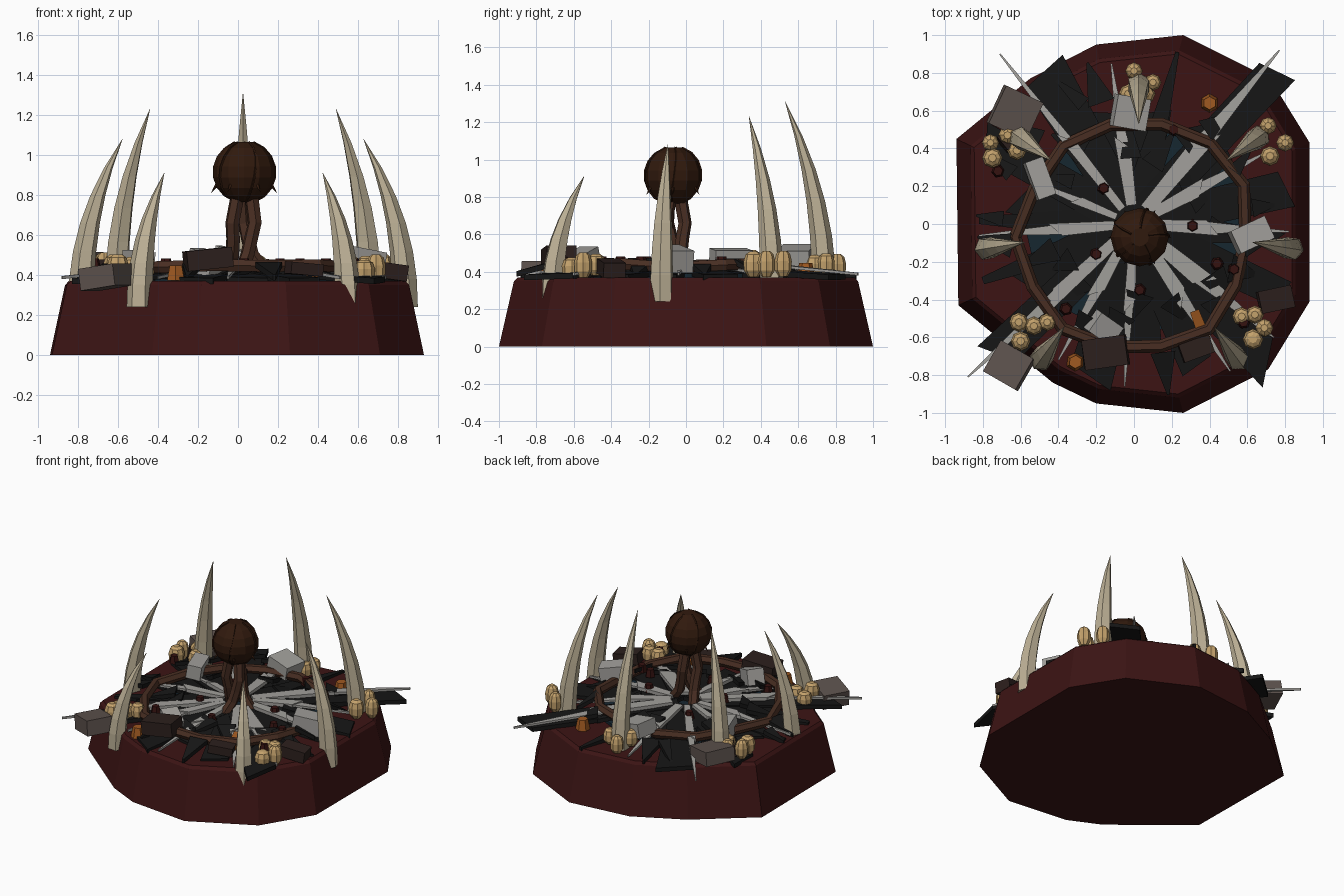
import bpy, bmesh, math, random
from mathutils import Vector, Matrix

if "Cube" in bpy.data.objects:
    bpy.data.objects.remove(bpy.data.objects["Cube"])
random.seed(4)


def mat(name, r, g, b):
    m = bpy.data.materials.new(name)
    m.diffuse_color = (r, g, b, 1)
    m.use_nodes = True
    m.node_tree.nodes["Principled BSDF"].inputs["Base Color"].default_value = m.diffuse_color
    return m


RED = mat("dark_red", .045, .007, .007)
BONE = mat("bone", .5, .43, .3)
BROWN = mat("bark", .03, .01, .004)
ROOT = mat("root", .065, .027, .016)
TAN = mat("tan", .55, .36, .15)
BLACK = mat("char", .008, .008, .008)
GREY = mat("pale_stone", .36, .35, .33)
MID = mat("brown_stone", .11, .085, .075)
DARK = mat("dark_stone", .025, .014, .012)
ORANGE = mat("amber", .35, .1, .015)
GEM = mat("gem", .035, .006, .005)
BLUE = mat("dark_water", .008, .02, .03)


def finish(name, bm, m):
    bmesh.ops.recalc_face_normals(bm, faces=bm.faces)
    me = bpy.data.meshes.new(name)
    bm.to_mesh(me)
    bm.free()
    me.materials.append(m)
    ob = bpy.data.objects.new(name, me)
    bpy.context.collection.objects.link(ob)


def loft(bm, rings, closed=False):
    rows = [[bm.verts.new(p) for p in r] for r in rings]
    n = len(rows[0])
    for a, b in zip(rows, rows[1:] + rows[:1] if closed else rows[1:]):
        for i in range(n):
            bm.faces.new((a[i], a[(i + 1) % n], b[(i + 1) % n], b[i]))
    if not closed:
        bm.faces.new(rows[0][::-1])
        bm.faces.new(rows[-1])


# faceted base mound
outline = [(.26, 1), (.72, .77), (.93, .43), (.93, -.41), (.71, -.77), (.26, -1),
           (-.2, -.95), (-.43, -.84), (-.93, -.43), (-.94, .45), (-.55, .77), (-.2, .95)]
bm = bmesh.new()
loft(bm, [[(x * s, y * s, z) for x, y in outline] for s, z in ((1, 0), (.92, .35), (.9, .37))])
finish("base_mound", bm, RED)

# pool of dark water under the debris
bm = bmesh.new()
loft(bm, [[(.58 * math.cos(i * math.pi / 7), .58 * math.sin(i * math.pi / 7), z)
           for i in range(14)] for z in (.36, .39)])
finish("pool", bm, BLUE)


def shard(bm, x0, y0, x1, y1, w0, w1, z0, z1, skew, th):
    a, b = Vector((x0, y0, z0)), Vector((x1, y1, z1))
    d = b - a
    s = Vector((-d.y, d.x, 0)).normalized()
    pts = [a - s * w0, b - s * w1 - d * max(skew, 0), b + s * w1 + d * min(skew, 0), a + s * w0]
    loft(bm, [[p - Vector((0, 0, th)) for p in pts], pts])


# broad charred slabs spreading from the middle
bm = bmesh.new()
for x, y, w, k in [(.78, .83, .1, -.06), (-.49, .83, .13, -.06), (-.82, .46, .09, -.1), (.23, .91, .01, 0),
                   (.83, .19, .1, -.06), (.76, -.79, .11, -.15), (.8, -.38, .08, .05), (-.76, -.72, .1, -.1),
                   (-.24, -.85, .12, .1), (.34, -.77, .09, -.05), (-.82, .02, .02, 0), (-.8, -.3, .02, 0),
                   (.5, .45, .1, .1), (.1, .62, .1, -.1), (-.66, .16, .1, .2), (-.62, -.36, .13, -.2),
                   (.05, -.68, .1, .1), (.8, -.08, .03, .1), (-.2, .62, .08, .1)]:
    shard(bm, x * .08, y * .08, x, y, .09, w, .44, .385, k, .03)
# loose charred chips, lying at random tilts
for i in range(30):
    a, r, e = i * 2.4, random.uniform(.3, .7), random.uniform(-.5, .5)
    x, y, l = r * math.cos(a), r * math.sin(a), random.uniform(.12, .24)
    shard(bm, x, y, x + l * math.cos(a + e), y + l * math.sin(a + e), random.uniform(.04, .08), .006,
          random.uniform(.43, .475), random.uniform(.385, .41), 0, .03)
finish("charred_slabs", bm, BLACK)

# pale splinters
bm = bmesh.new()
for x, y, w in [(-.71, .9, .03), (.77, .92, .05), (-.12, .85, .04), (-.88, -.81, .04),
                (-.05, -.86, .03), (.51, -.78, .04), (.82, -.04, .04), (-.82, -.06, .035),
                (.7, .38, .04), (.74, -.6, .05), (-.6, .25, .025), (-.4, -.72, .035)]:
    r = math.hypot(x, y)
    shard(bm, .1 * x / r, .1 * y / r, x * .55, y * .55, w * .7, w, .46, .45, random.choice((-.2, .2)), .025)
    shard(bm, x * .46, y * .46, x, y, w * .8, .004, .447, .395, 0, .015)
finish("pale_splinters", bm, GREY)


def claw(name, bx, by, top):
    inward = Vector((.025 - bx, -by, 0)).normalized()
    side = Vector((-inward.y, inward.x, 0))
    rings = []
    for t in (0, .17, .33, .5, .66, .83, 1):
        c = Vector((bx, by, .24 + (top - .24) * t)) + inward * .21 * t ** 2.2
        w = .064 * (1 - t ** 2.1) + .001
        rings.append([c + inward * w * math.cos(k * math.pi / 3) + side * w * math.sin(k * math.pi / 3)
                      for k in range(6)])
    bm = bmesh.new()
    loft(bm, rings)
    finish(name, bm, BONE)


# curved claws around the rim
for s, n in ((-1, "left"), (1, "right")):
    claw("front_claw_" + n, .028 + s * .52, -.715, .91)
    claw("middle_claw_" + n, .025 + s * .81, -.13, 1.08)
    claw("rear_claw_" + n, .025 + s * .635, .46, 1.23)
claw("back_claw", .025, .74, 1.31)

# ribbed gourds in clusters
bm = bmesh.new()
for x, y in [(0, .81), (-.03, .69), (.1, .75), (.06, .69), (.71, .52), (.8, .43), (.72, .36),
             (-.76, .43), (-.67, .47), (-.62, .39), (-.75, .35), (.57, -.49), (.64, -.48),
             (.69, -.55), (.63, -.61), (-.61, -.52), (-.6, -.62), (-.53, -.54), (-.46, -.52)]:
    r, h, z0 = random.uniform(.045, .055), random.uniform(.11, .14), random.uniform(.36, .39)
    loft(bm, [[(x + r * f * g * math.cos(k * math.pi / 8), y + r * f * g * math.sin(k * math.pi / 8), z0 + h * z)
               for k in range(16) for g in ((1, .9)[k % 2],)]
              for f, z in ((.5, 0), (.95, .25), (1, .6), (.8, .88), (.4, 1))])
finish("gourds", bm, TAN)

# stone rubble blocks: x, y, z, sizes, turn, tilt
for i, (x, y, z, sx, sy, sz, turn, tilt, m) in enumerate([
        (-.63, .59, .45, .22, .22, .1, -25, 8, MID), (-.5, .24, .47, .1, .21, .1, 20, 8, GREY),
        (-.02, .59, .48, .18, .17, .1, -10, 12, GREY), (.62, -.06, .47, .2, .13, .12, 25, 10, GREY),
        (-.66, -.75, .39, .2, .19, .11, -30, -8, MID), (-.15, -.68, .48, .23, .16, .1, 8, -6, DARK),
        (-.16, -.55, .46, .15, .12, .11, -35, 18, GREY), (.75, -.4, .42, .18, .12, .08, 12, 8, DARK),
        (.33, -.66, .43, .17, .1, .06, 20, 5, DARK), (-.66, .45, .43, .1, .1, .08, 40, 10, DARK)]):
    bm = bmesh.new()
    rot = Matrix.Rotation(math.radians(turn), 4, 'Z') @ Matrix.Rotation(math.radians(tilt), 4, 'Y')
    bmesh.ops.create_cube(bm, size=1, matrix=Matrix.Translation((x, y, z)) @ rot @ Matrix.Diagonal((sx, sy, sz, 1)))
    finish("rubble_block_%d" % i, bm, m)


def gems(name, m, r, z, spots):
    bm = bmesh.new()
    for i, (x, y) in enumerate(spots):
        bmesh.ops.create_cone(bm, cap_ends=True, segments=6, radius1=r, radius2=r * .7, depth=r * 1.5,
                              matrix=Matrix.Translation((x, y, z)) @ Matrix.Rotation(i, 4, 'Z'))
    finish(name, bm, m)


gems("red_stones", GEM, .036, .455, [(.21, .5), (.31, -.01), (.53, -.24), (-.16, .19), (-.2, -.16), (.03, -.35),
                                     (-.36, -.45), (-.72, .28), (.58, -.52), (.44, -.21)])
gems("amber_stones", ORANGE, .05, .41, [(.4, .64), (-.31, -.73)])
bm = bmesh.new()
shard(bm, .32, -.46, .38, -.62, .025, .03, .475, .44, .1, .05)
finish("amber_shard", bm, ORANGE)


def tube(name, pts, r, m, closed=False, sides=6):
    pts, n, rings = [Vector(p) for p in pts], len(pts), []
    for i, p in enumerate(pts):
        d = pts[(i + 1) % n if closed else min(i + 1, n - 1)] - pts[i - 1 if closed else max(i - 1, 0)]
        d.normalize()
        u = d.cross(Vector((.3, .9, .1)) if abs(d.z) > .3 else Vector((0, 0, 1))).normalized()
        v = d.cross(u)
        rings.append([p + r * (u * math.cos(k * math.tau / sides) + v * math.sin(k * math.tau / sides))
                      for k in range(sides)])
    bm = bmesh.new()
    loft(bm, rings, closed)
    finish(name, bm, m)


# gnarled root ring
ring = []
for i in range(14):
    a, r = i * math.tau / 14, .61 + random.uniform(-.03, .03)
    ring.append((.01 + r * math.cos(a), -.07 + r * math.sin(a), .44 + random.uniform(-.02, .012)))
tube("root_ring", ring, .034, ROOT, True)

# arching stems holding the seed pod
C = Vector((.03, -.07, .915))
for i in range(3):
    path = []
    for r, z, tw in ((.11, .42, 0), (.06, .5, .4), (.055, .58, .8), (.065, .66, 1.1), (.04, .8, 1.3)):
        a = i * math.tau / 3 + tw + .4
        path.append((C.x + r * math.cos(a), C.y + r * math.sin(a), z))
    tube("stem_%d" % i, path, .036, ROOT)


def on_pod(lat, lon, R=.157):
    return C + R * Vector((math.cos(lat) * math.cos(lon), math.cos(lat) * math.sin(lon), math.sin(lat)))


# round seed pod with flattened poles, ribs and thorns
lats = [math.radians(a) for a in (-72, -50, -30, -10, 10, 30, 50, 72)]
bm = bmesh.new()
loft(bm, [[on_pod(a, k * math.pi / 6) for k in range(12)] for a in lats])
finish("seed_pod", bm, BROWN)
for i in range(5):
    tube("pod_rib_%d" % i, [on_pod(t, i * math.tau / 5 - 1.2 + t * .15) for t in lats], .006, BROWN, sides=4)
bm = bmesh.new()
for i in range(6):
    p = on_pod(-.5, i * math.tau / 6, .168)
    rot = Vector((p.x - C.x, p.y - C.y, -.2)).to_track_quat('Z', 'Y').to_matrix().to_4x4()
    bmesh.ops.create_cone(bm, cap_ends=True, segments=4, radius1=.012, radius2=0, depth=.06,
                          matrix=Matrix.Translation(p) @ rot)
finish("pod_thorns", bm, BROWN)
